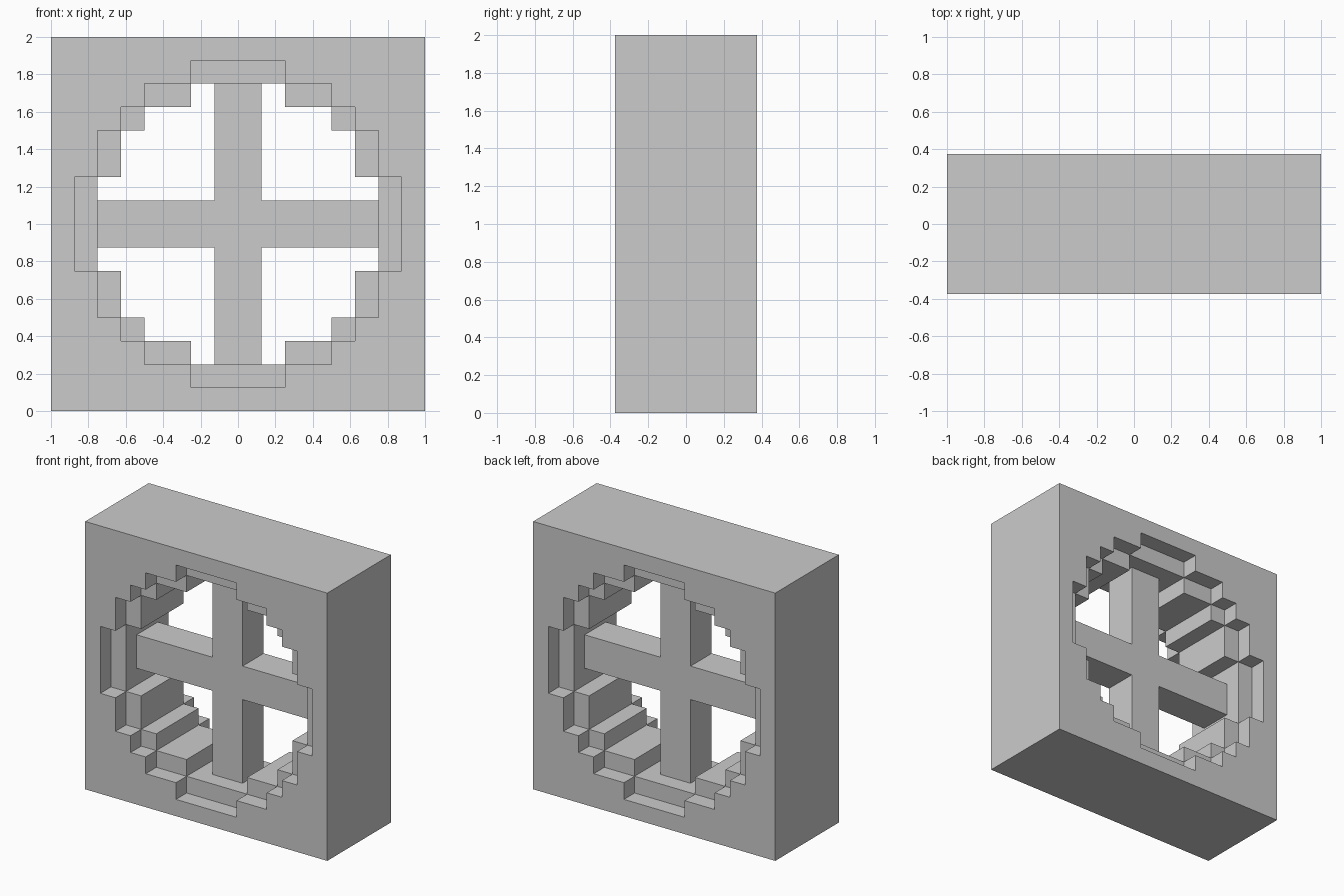
import bpy, bmesh

if "Cube" in bpy.data.objects:
    bpy.data.objects.remove(bpy.data.objects["Cube"])

U = 0.125  # grid step


def prism(name, quarter, y0, y1):
    """Extrude a four-way symmetric profile (first quadrant, x axis to z axis) along y."""
    q = [(x * U, z * U) for x, z in quarter]
    pts = q + [(-x, z) for x, z in reversed(q)]
    pts += [(-x, -z) for x, z in q] + [(x, -z) for x, z in reversed(q)]
    bm = bmesh.new()
    face = bm.faces.new([bm.verts.new((x, y0, z + 1)) for x, z in pts])
    ext = bmesh.ops.extrude_face_region(bm, geom=[face])
    verts = [g for g in ext["geom"] if isinstance(g, bmesh.types.BMVert)]
    bmesh.ops.translate(bm, verts=verts, vec=(0, y1 - y0, 0))
    bmesh.ops.recalc_face_normals(bm, faces=bm.faces)
    mesh = bpy.data.meshes.new(name)
    bm.to_mesh(mesh)
    bm.free()
    obj = bpy.data.objects.new(name, mesh)
    bpy.context.collection.objects.link(obj)
    return obj


def cut(target, cutter):
    cutter.hide_render = True
    mod = target.modifiers.new("cut", "BOOLEAN")
    mod.operation = "DIFFERENCE"
    mod.solver = "EXACT"
    mod.object = cutter
    bpy.context.view_layer.objects.active = target
    bpy.ops.object.modifier_apply(modifier=mod.name)
    bpy.data.objects.remove(cutter)


# Stepped round outlines in grid steps
outer = [(7, 2), (6, 2), (6, 4), (5, 4), (5, 5), (4, 5), (4, 6), (2, 6), (2, 7)]
inner = [(6, 2), (5, 2), (5, 4), (4, 4), (4, 5), (2, 5), (2, 6)]

# Window block with a through opening and a shallow wider recess on both faces
frame = prism("window_frame", [(8, 8)], -0.375, 0.375)
cut(frame, prism("opening_cutter", inner, -0.5, 0.5))
cut(frame, prism("front_recess_cutter", outer, -0.5, -0.25))
cut(frame, prism("back_recess_cutter", outer, 0.25, 0.5))

# Crossed bars in the middle of the opening
prism("cross_bars", [(6, 1), (1, 1), (1, 6)], -0.125, 0.125)
